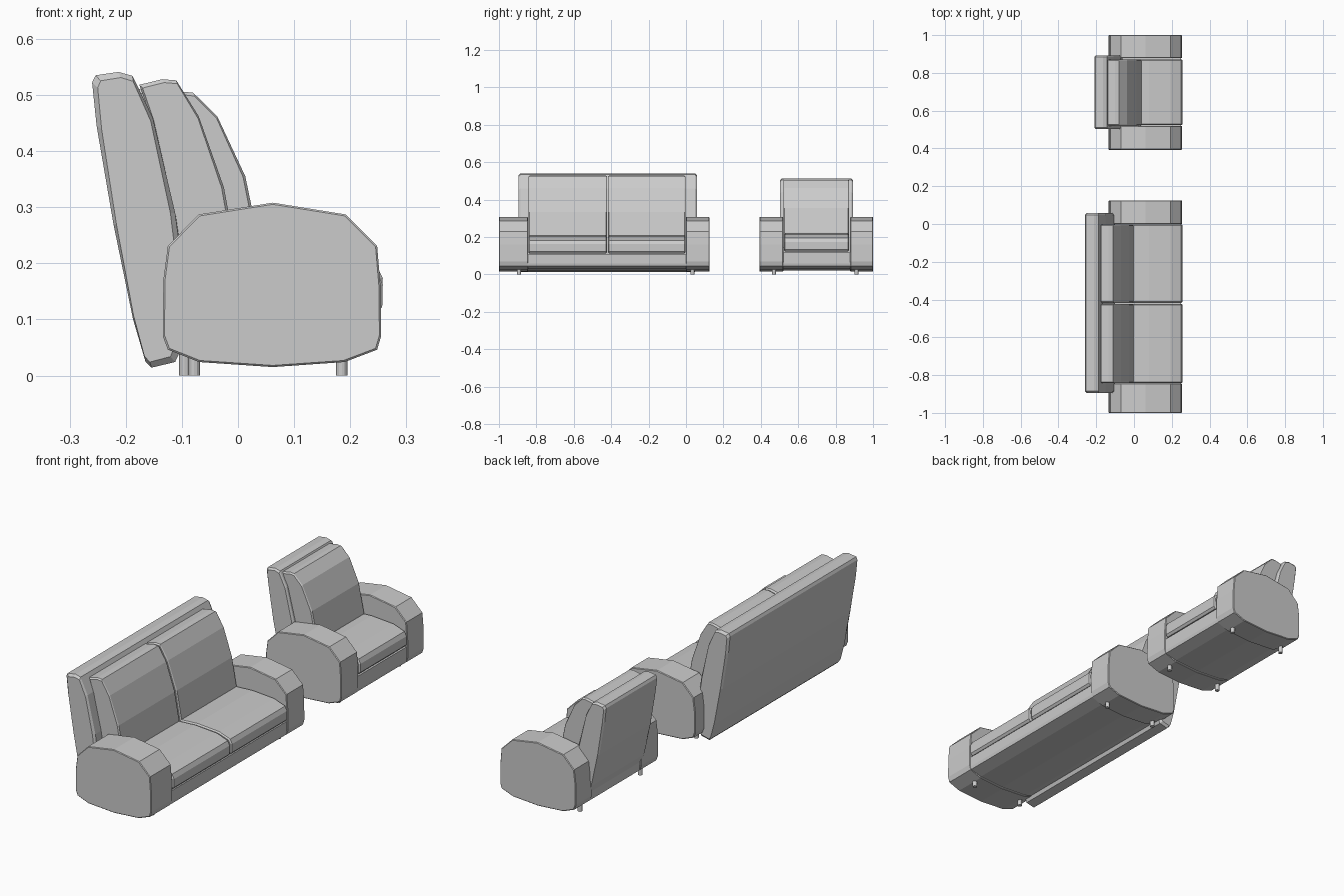
import bpy, bmesh
from mathutils import Vector


def slab(name, profile, y0, y1, bevel=0.006):
    """Extrude an x-z profile along y, with slightly inset (bevelled) ends."""
    xs = [p[0] for p in profile]
    zs = [p[1] for p in profile]
    cx, cz = (min(xs) + max(xs)) / 2, (min(zs) + max(zs)) / 2
    sx = 1 - 2 * bevel / (max(xs) - min(xs))
    sz = 1 - 2 * bevel / (max(zs) - min(zs))
    bm = bmesh.new()
    rings = []
    for y, inset in ((y0, True), (y0 + bevel, False), (y1 - bevel, False), (y1, True)):
        ring = []
        for x, z in profile:
            if inset:
                x, z = cx + (x - cx) * sx, cz + (z - cz) * sz
            ring.append(bm.verts.new((x, y, z)))
        rings.append(ring)
    n = len(profile)
    for a, b in zip(rings, rings[1:]):
        for i in range(n):
            j = (i + 1) % n
            bm.faces.new((a[i], a[j], b[j], b[i]))
    bm.faces.new(rings[0])
    bm.faces.new(rings[-1])
    bmesh.ops.recalc_face_normals(bm, faces=bm.faces)
    mesh = bpy.data.meshes.new(name)
    bm.to_mesh(mesh)
    bm.free()
    obj = bpy.data.objects.new(name, mesh)
    bpy.context.collection.objects.link(obj)
    return obj


def legs(prefix, xs, ys):
    for x in xs:
        for y in ys:
            bpy.ops.mesh.primitive_cylinder_add(vertices=12, radius=0.01, depth=0.05,
                                                location=(x, y, 0.025))
            bpy.context.object.name = prefix + "_leg"


# Side profiles (x, z), seats face +x
ARM = [(-0.134, 0.07), (-0.125, 0.046), (-0.07, 0.024), (0.062, 0.015), (0.19, 0.024),
       (0.248, 0.046), (0.255, 0.07), (0.254, 0.16), (0.248, 0.231), (0.192, 0.287),
       (0.062, 0.308), (-0.07, 0.287), (-0.125, 0.231), (-0.133, 0.17)]

SOFA_BACK = [(-0.165, 0.025), (-0.154, 0.014), (-0.112, 0.024), (-0.1, 0.05), (-0.1, 0.2),
             (-0.112, 0.29), (-0.152, 0.46), (-0.188, 0.534), (-0.213, 0.541),
             (-0.254, 0.535), (-0.26, 0.522), (-0.252, 0.445), (-0.222, 0.27), (-0.187, 0.1)]
SOFA_CUSHION = [(-0.09, 0.13), (0.0, 0.13), (-0.002, 0.21), (-0.025, 0.335), (-0.07, 0.462),
                (-0.11, 0.526), (-0.135, 0.528), (-0.176, 0.518), (-0.155, 0.46), (-0.112, 0.28)]
CHAIR_BACK = [(-0.118, 0.058), (-0.108, 0.05), (-0.07, 0.055), (-0.06, 0.2),
              (-0.07, 0.29), (-0.108, 0.44), (-0.142, 0.505), (-0.165, 0.512),
              (-0.204, 0.507), (-0.21, 0.495), (-0.202, 0.43), (-0.175, 0.27), (-0.14, 0.12)]
CHAIR_CUSHION = [(-0.05, 0.14), (0.042, 0.14), (0.04, 0.225), (0.013, 0.355), (-0.037, 0.462),
                 (-0.08, 0.504), (-0.1, 0.506), (-0.138, 0.498), (-0.115, 0.44), (-0.072, 0.28)]


def seat_profile(lift):
    pts = [(-0.1, 0.112), (0.248, 0.112), (0.257, 0.122), (0.258, 0.162), (0.248, 0.182),
           (0.192, 0.202), (0.08, 0.21), (-0.1, 0.2)]
    return [(x, z + lift) for x, z in pts]


def base_profile(top):
    return [(-0.125, 0.046), (-0.07, 0.03), (0.062, 0.022), (0.19, 0.03), (0.247, 0.046),
            (0.25, 0.06), (0.25, top), (-0.11, top), (-0.128, 0.09)]


# Sofa
slab("sofa_arm", ARM, -1.0, -0.845, 0.003)
slab("sofa_arm", ARM, 0.0, 0.125, 0.003)
slab("sofa_base", base_profile(0.108), -0.86, 0.01, 0.003)
slab("sofa_back", SOFA_BACK, -0.895, 0.058, 0.01)
for y0, y1 in ((-0.843, -0.423), (-0.417, -0.003)):
    slab("sofa_seat_cushion", seat_profile(0), y0, y1)
    slab("sofa_back_cushion", SOFA_CUSHION, y0, y1)
legs("sofa", (-0.078, 0.185), (-0.893, 0.035))

# Armchair
slab("chair_arm", ARM, 0.393, 0.52, 0.003)
slab("chair_arm", ARM, 0.878, 1.0, 0.003)
slab("chair_base", base_profile(0.118), 0.51, 0.89, 0.003)
slab("chair_back", CHAIR_BACK, 0.503, 0.892, 0.008)
slab("chair_seat_cushion", seat_profile(0.012), 0.524, 0.872)
slab("chair_back_cushion", CHAIR_CUSHION, 0.52, 0.872)
legs("chair", (-0.095, 0.185), (0.47, 0.912))
